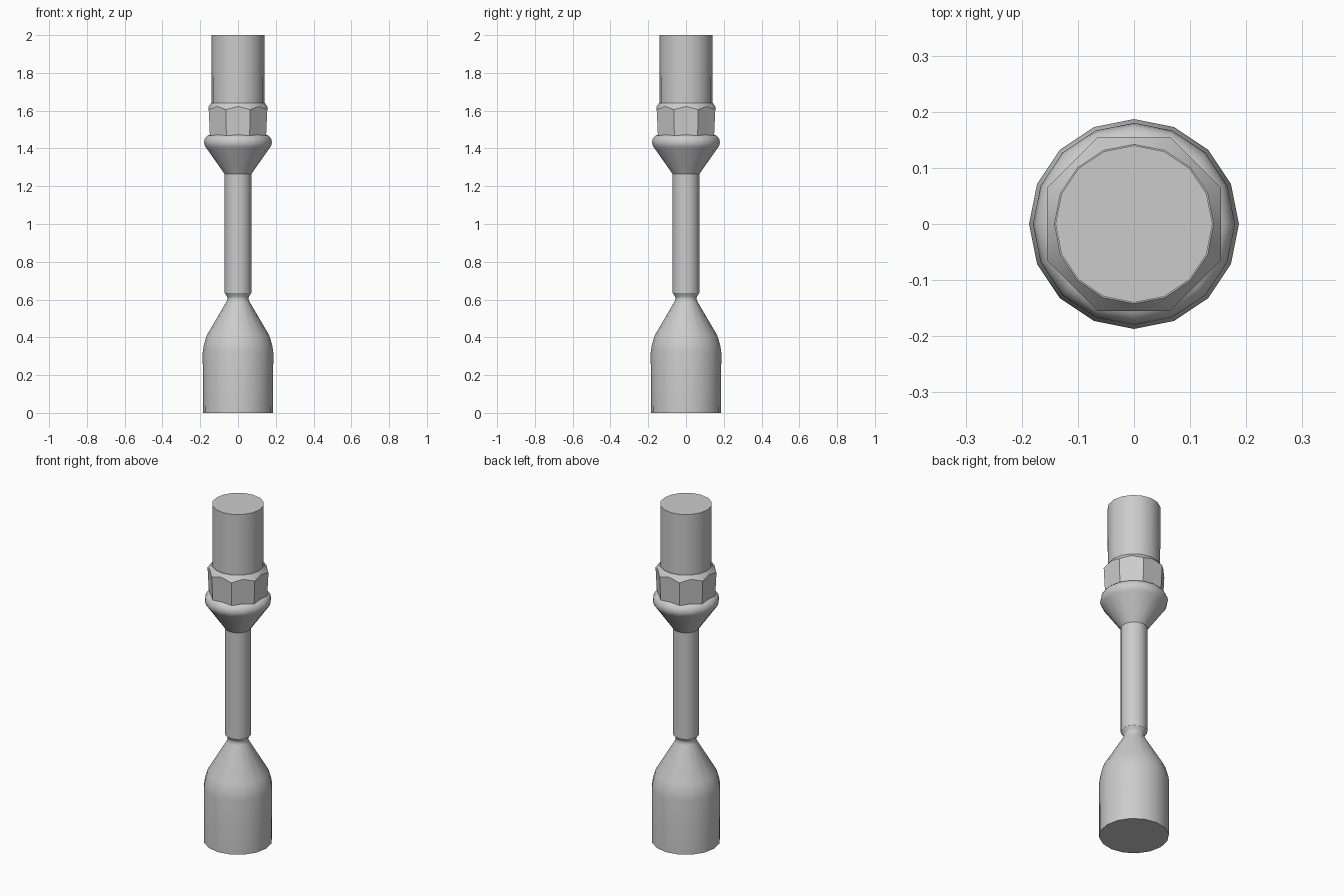
import bpy, math

if "Cube" in bpy.data.objects:
    bpy.data.objects.remove(bpy.data.objects["Cube"])

N = 16  # sides of every turned part


def lathe(name, profile):
    """Closed 16-sided solid from (z, radius) rows.
    Optional 3rd/4th values give z and radius at the octagon corners (odd vertices)."""
    verts, faces = [], []
    for row in profile:
        z, r = row[:2]
        zc, rc = row[2:] if len(row) == 4 else (z, r)
        for i in range(N):
            a = 2 * math.pi * i / N
            rr, zz = (rc, zc) if i % 2 else (r, z)
            verts.append((rr * math.cos(a), rr * math.sin(a), zz))
    for k in range(len(profile) - 1):
        for i in range(N):
            j = (i + 1) % N
            faces.append((k * N + i, k * N + j, (k + 1) * N + j, (k + 1) * N + i))
    faces.append(tuple(reversed(range(N))))
    top = (len(profile) - 1) * N
    faces.append(tuple(range(top, top + N)))
    mesh = bpy.data.meshes.new(name)
    mesh.from_pydata(verts, [], faces)
    ob = bpy.data.objects.new(name, mesh)
    bpy.context.collection.objects.link(ob)
    bpy.ops.object.select_all(action='DESELECT')
    bpy.context.view_layer.objects.active = ob
    ob.select_set(True)
    bpy.ops.object.shade_smooth_by_angle(angle=math.radians(30))
    return ob


# One continuous turned body, listed from bottom to top
base = [(0, 0.185), (0.32, 0.187), (0.36, 0.181), (0.41, 0.166), (0.59, 0.06)]
neck = [(0.605, 0.055), (0.615, 0.057)]
shaft = [(0.635, 0.071), (1.265, 0.071)]
flange = [(1.40, 0.166), (1.413, 0.175), (1.43, 0.180), (1.447, 0.177),
          (1.46, 0.170), (1.468, 0.160)]
# Octagonal nut: side middles, then corner height and radius
nut = [(1.473, 0.149, 1.467, 0.161), (1.622, 0.155, 1.606, 0.168), (1.640, 0.142)]
cap = [(1.640, 0.139), (2.0, 0.140)]

lathe("tool_body", base + neck + shaft + flange + nut + cap)
